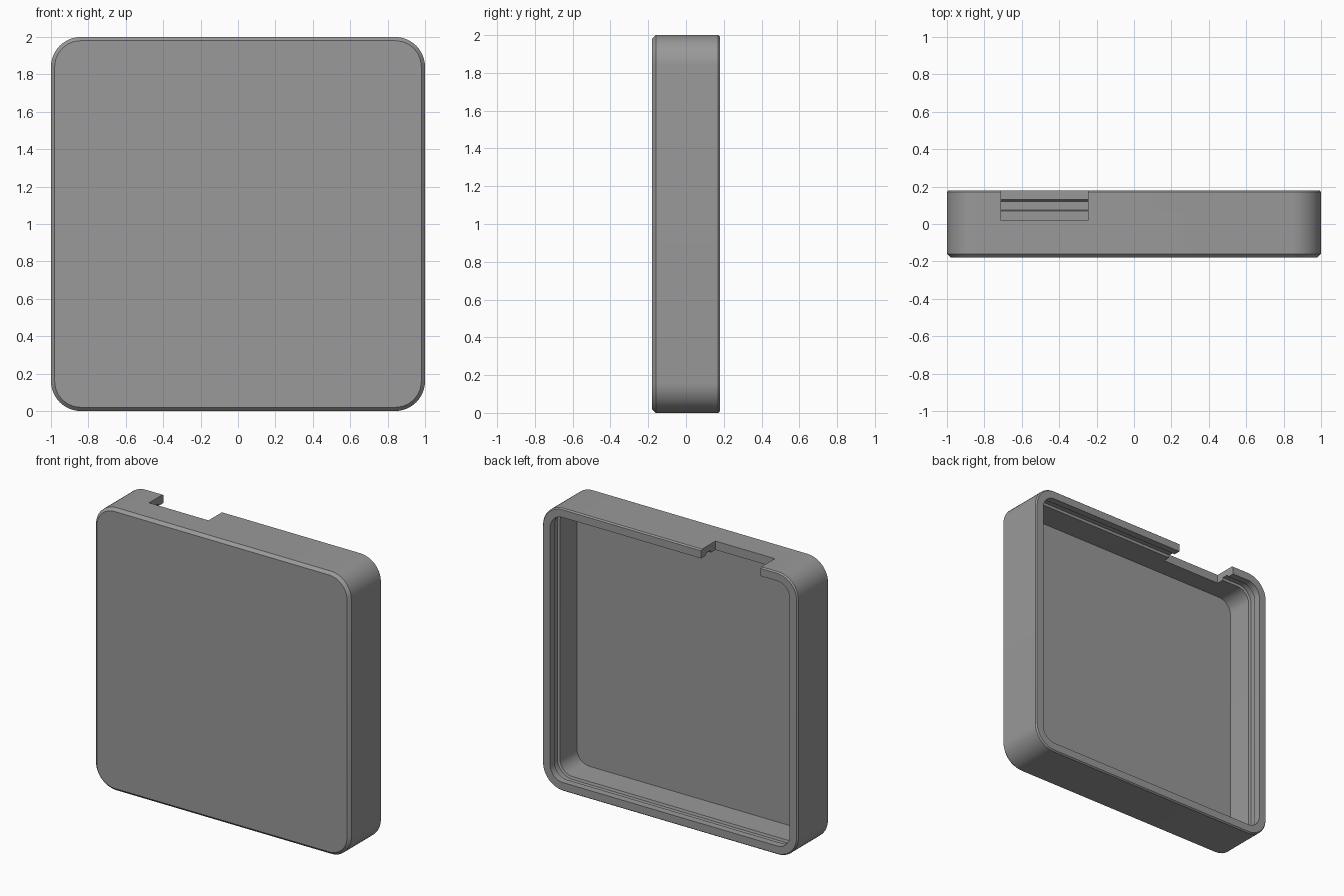
import bpy, bmesh, math

if "Cube" in bpy.data.objects:
    bpy.data.objects.remove(bpy.data.objects["Cube"])

HALF, RADIUS, STEPS = 1.0, 0.16, 12

grey = bpy.data.materials.new("plain grey")
grey.diffuse_color = (0.32, 0.32, 0.32, 1)
grey.use_nodes = True
grey.node_tree.nodes["Principled BSDF"].inputs["Base Color"].default_value = grey.diffuse_color


def ring(bm, inset, y):
    """Rounded square outline, shrunk by inset, at depth y."""
    r, c = RADIUS - inset, HALF - RADIUS
    verts = []
    for q, (sx, sz) in enumerate([(1, 1), (-1, 1), (-1, -1), (1, -1)]):
        for i in range(STEPS + 1):
            a = math.pi / 2 * (q + i / STEPS)
            verts.append(bm.verts.new((sx * c + r * math.cos(a), y,
                                       HALF + sz * c + r * math.sin(a))))
    return verts


# Cover section as (inset, depth): outer face, rim, snap groove, inner floor
section = [(0.02, -0.18), (0.0, -0.16), (0.0, 0.17), (0.008, 0.18),
           (0.062, 0.18), (0.062, 0.13), (0.045, 0.12), (0.045, 0.075),
           (0.062, 0.07), (0.062, -0.12)]
bm = bmesh.new()
rings = [ring(bm, *p) for p in section]
for a, b in zip(rings, rings[1:]):
    n = len(a)
    for i in range(n):
        j = (i + 1) % n
        bm.faces.new((a[i], a[j], b[j], b[i]))
bm.faces.new(rings[0])
bm.faces.new(rings[-1])
bmesh.ops.recalc_face_normals(bm, faces=bm.faces)
mesh = bpy.data.meshes.new("cover")
bm.to_mesh(mesh)
bm.free()
cover = bpy.data.objects.new("cover", mesh)
bpy.context.collection.objects.link(cover)
mesh.materials.append(grey)

# Notch through the top wall, open to the back rim
x0, x1, y0, y1 = -0.71, -0.245, 0.02, 0.3
bpy.ops.mesh.primitive_cube_add(size=1, location=((x0 + x1) / 2, (y0 + y1) / 2, 1.95))
cutter = bpy.context.object
cutter.name = "notch_cutter"
cutter.scale = (x1 - x0, y1 - y0, 0.3)
cutter.data.materials.append(grey)
cutter.hide_render = True
cutter.hide_set(True)

cut = cover.modifiers.new("notch", "BOOLEAN")
cut.operation, cut.solver, cut.object = "DIFFERENCE", "EXACT", cutter

# Smooth corners, sharp edges
bpy.ops.object.select_all(action="DESELECT")
cover.select_set(True)
bpy.context.view_layer.objects.active = cover
bpy.ops.object.modifier_apply(modifier="notch")
bpy.data.objects.remove(cutter, do_unlink=True)
bpy.ops.object.shade_smooth_by_angle(angle=math.radians(25))
